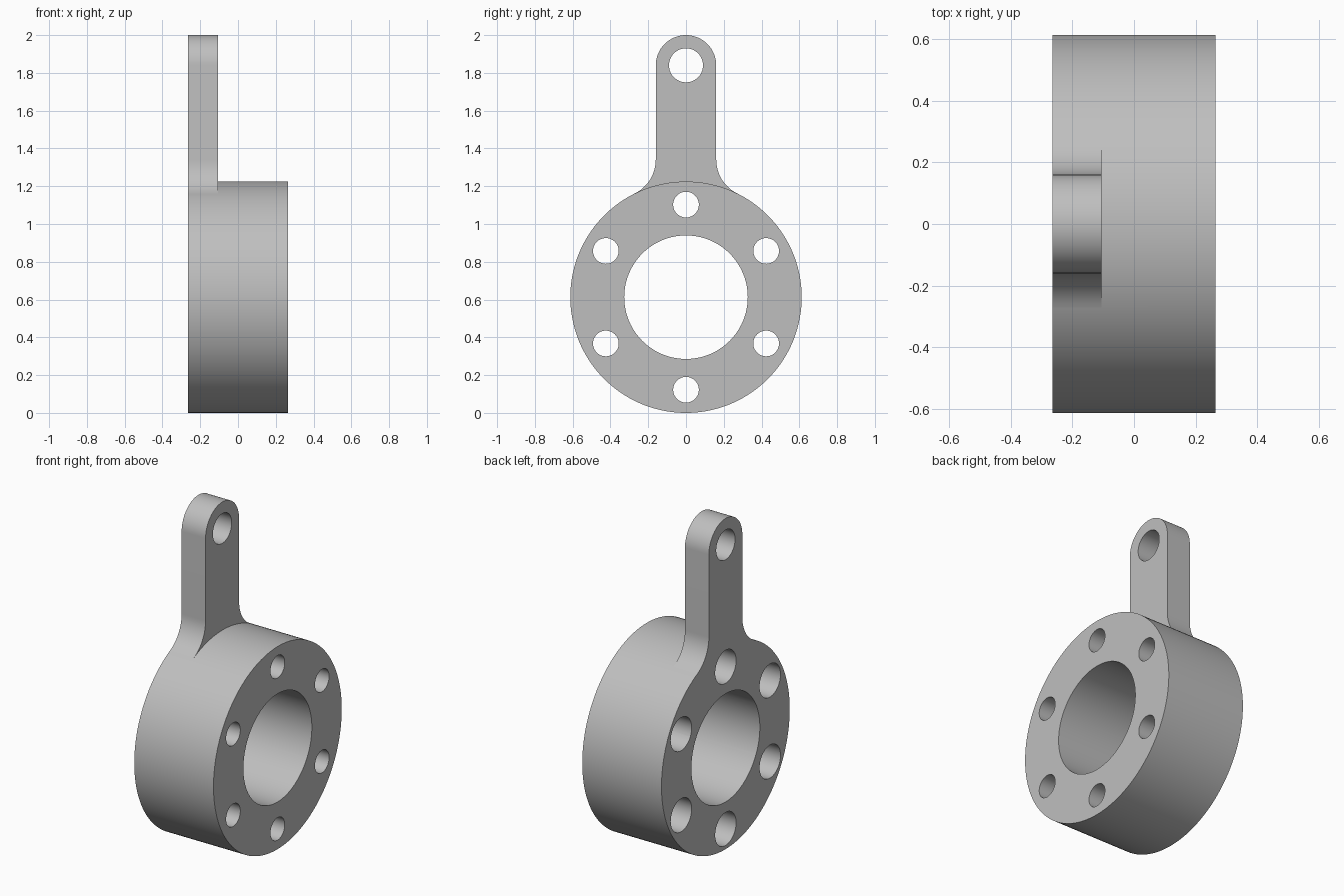
import bpy, bmesh
from math import sin, cos, pi, atan2, sqrt

cube = bpy.data.objects.get("Cube")
if cube:
    bpy.data.objects.remove(cube, do_unlink=True)

HALF = 0.265          # half the ring width along x
ARM_IN = -0.105       # inner face of the arm
R = 0.6125            # ring radius, also its centre height
ARM_W = 0.16          # half width of the arm and its end radius
EYE_Z = 1.84          # height of the eye at the arm's tip
FILLET = 0.2

grey = bpy.data.materials.new("plain grey")
grey.use_nodes = True
colour = (0.52, 0.52, 0.52, 1)
grey.diffuse_color = colour
grey.node_tree.nodes["Principled BSDF"].inputs["Base Color"].default_value = colour


def arc(cy, cz, r, a0, a1, n):
    """Points (y, z) along an arc, both ends included."""
    return [(cy + r * cos(a0 + (a1 - a0) * i / n),
             cz + r * sin(a0 + (a1 - a0) * i / n)) for i in range(n + 1)]


def circle(cy, cz, r, n=64):
    return arc(cy, cz, r, 0, 2 * pi, n)[:-1]


def prism(name, outlines, x0, x1):
    """Extrude closed (y, z) outlines along x into one object."""
    bm = bmesh.new()
    for outline in outlines:
        face = bm.faces.new([bm.verts.new((x0, y, z)) for y, z in outline])
        ext = bmesh.ops.extrude_face_region(bm, geom=[face])
        for v in ext["geom"]:
            if isinstance(v, bmesh.types.BMVert):
                v.co.x = x1
    bmesh.ops.recalc_face_normals(bm, faces=bm.faces)
    mesh = bpy.data.meshes.new(name)
    bm.to_mesh(mesh)
    bm.free()
    mesh.materials.append(grey)
    obj = bpy.data.objects.new(name, mesh)
    bpy.context.collection.objects.link(obj)
    return obj


def combine(target, tool, operation):
    """Apply a boolean and discard the tool."""
    mod = target.modifiers.new(operation, 'BOOLEAN')
    mod.operation = operation
    mod.solver = 'EXACT'
    mod.object = tool
    bpy.context.view_layer.objects.active = target
    bpy.ops.object.modifier_apply(modifier=mod.name)
    bpy.data.objects.remove(tool, do_unlink=True)


# Clamp ring
body = prism("ring_with_arm", [circle(0, R, R, 144)], -HALF, HALF)

# Arm: rounded tip, straight sides, fillets running tangent into the ring
fy = ARM_W + FILLET
fz = R + sqrt((R + FILLET) ** 2 - fy ** 2)
touch = atan2(R - fz, -fy) + 2 * pi
right_side = arc(fy, fz, FILLET, touch, pi, 12)
left_side = [(-y, z) for y, z in reversed(right_side)]
tip = arc(0, EYE_Z, ARM_W, 0, pi, 32)
foot = [(-0.2, 1.04), (0.2, 1.04)]
arm = prism("arm", [right_side + tip + left_side + foot], -HALF, ARM_IN)
combine(body, arm, 'UNION')

# Bore, arm eye and six bolt holes, counterbored on the arm side
bolts = [(0.49 * sin(k * pi / 3), R + 0.49 * cos(k * pi / 3)) for k in range(6)]
through = [circle(0, R, 0.327, 96), circle(0, EYE_Z, 0.09)]
through += [circle(y, z, 0.068, 48) for y, z in bolts]
combine(body, prism("hole_cutter", through, -0.5, 0.5), 'DIFFERENCE')
pockets = [circle(y, z, 0.1, 48) for y, z in bolts]
combine(body, prism("pocket_cutter", pockets, -0.5, -HALF + 0.21), 'DIFFERENCE')

bpy.ops.object.select_all(action='DESELECT')
body.select_set(True)
bpy.context.view_layer.objects.active = body
bpy.ops.object.shade_smooth_by_angle(angle=0.5)
